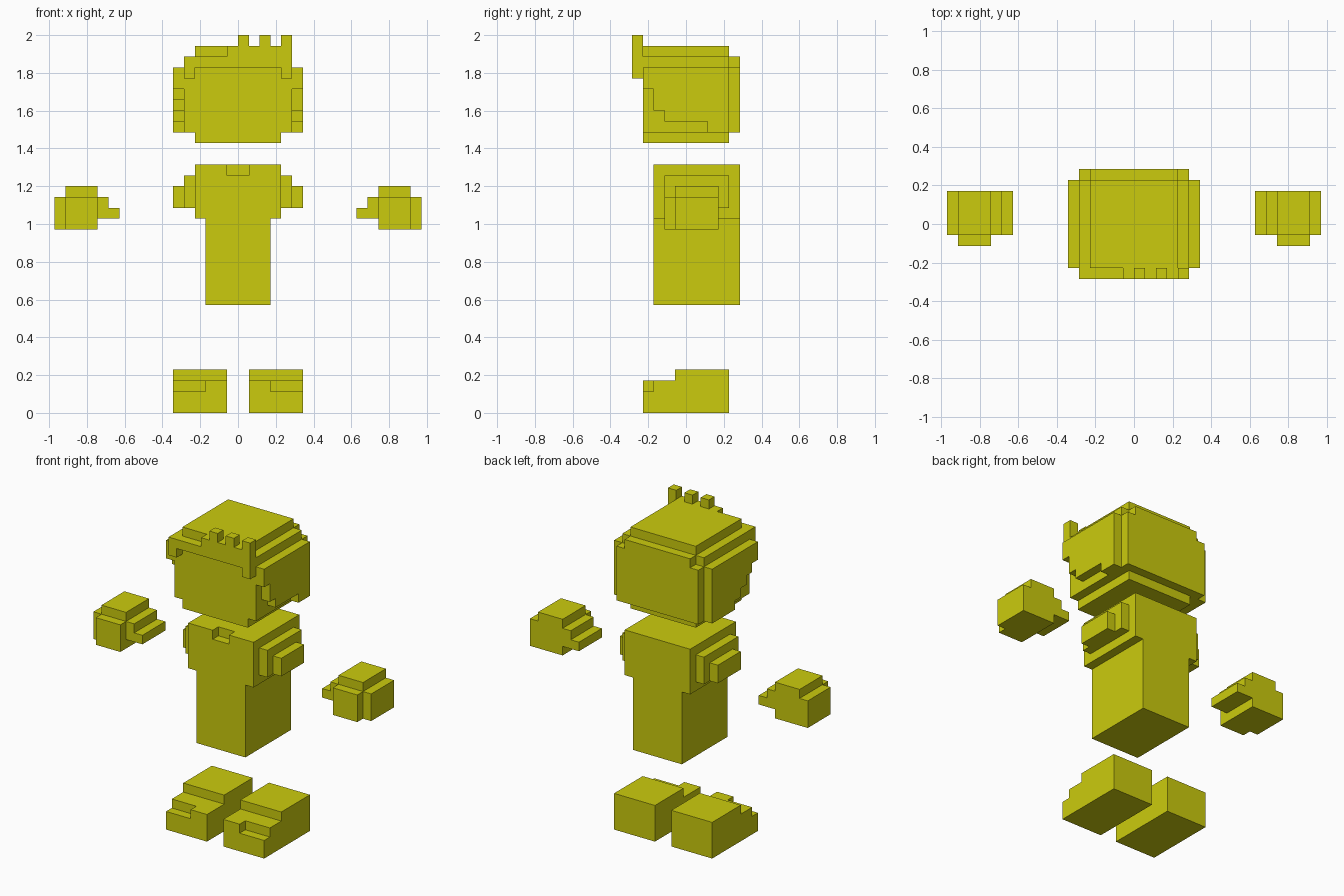
import bpy, bmesh, math
from mathutils import Vector

if "Cube" in bpy.data.objects:
    bpy.data.objects.remove(bpy.data.objects["Cube"])

U = 2 / 35  # size of one block

yellow = bpy.data.materials.new("yellow")
yellow.diffuse_color = (0.6, 0.6, 0.004, 1)
yellow.use_nodes = True
yellow.node_tree.nodes["Principled BSDF"].inputs["Base Color"].default_value = yellow.diffuse_color


def cells(*boxes):
    """Grid cells filled by boxes given as x0, x1, y0, y1, z0, z1."""
    return {(x, y, z) for x0, x1, y0, y1, z0, z1 in boxes
            for x in range(x0, x1) for y in range(y0, y1) for z in range(z0, z1)}


def mirror(filled):
    return {(-x - 1, y, z) for x, y, z in filled}


def build(name, filled):
    """Make one closed skin around the filled cells, merging flat areas."""
    bm = bmesh.new()
    verts = {}

    def vert(p):
        if p not in verts:
            verts[p] = bm.verts.new(Vector(p) * U)
        return verts[p]

    for c in filled:
        for axis in range(3):
            for side in (0, 1):
                near = list(c)
                near[axis] += 2 * side - 1
                if tuple(near) in filled:
                    continue
                ring = []
                for a, b in ((0, 0), (1, 0), (1, 1), (0, 1)):
                    p = list(c)
                    p[axis] += side
                    p[(axis + 1) % 3] += a
                    p[(axis + 2) % 3] += b
                    ring.append(vert(tuple(p)))
                bm.faces.new(ring if side else ring[::-1])
    bmesh.ops.dissolve_limit(bm, angle_limit=math.radians(1),
                             verts=bm.verts[:], edges=bm.edges[:])
    mesh = bpy.data.meshes.new(name)
    bm.to_mesh(mesh)
    bm.free()
    mesh.materials.append(yellow)
    obj = bpy.data.objects.new(name, mesh)
    bpy.context.collection.objects.link(obj)


# Feet: raised heel, lower toe, notch on the outer toe edge
foot = cells((1, 6, -4, -1, 0, 3), (1, 6, -1, 4, 0, 4)) - cells((3, 6, -4, -3, 2, 3))
build("right_foot", foot)
build("left_foot", mirror(foot))

# Torso with wider chest, collar notch and stepped sleeves
sleeve = cells((4, 5, -2, 4, 19, 22), (5, 6, -1, 3, 19, 21))
torso = cells((-3, 3, -3, 5, 10, 18), (-4, 4, -3, 5, 18, 23))
collar = cells((-1, 1, -3, -2, 22, 23))
build("torso", (torso - collar) | sleeve | mirror(sleeve))

# Floating hands: palm, knuckles, outer edge and thumb steps
hand = cells((13, 16, -1, 3, 17, 21), (13, 16, -2, -1, 17, 20),
             (16, 17, -1, 3, 17, 20), (12, 13, -1, 3, 18, 20),
             (11, 12, -1, 3, 18, 19))
build("right_hand", hand)
build("left_hand", mirror(hand))

# Head: chin, face, back hair and crown
head = cells((-4, 4, -4, 4, 25, 26), (-5, 5, -4, 5, 26, 32),
             (-5, 5, -4, 4, 32, 33), (-4, 4, 4, 5, 32, 33),
             (-4, 4, -4, 4, 33, 34))
# Stepped side hair
head |= cells((5, 6, -4, 4, 30, 32), (5, 6, -3, 4, 28, 30),
              (5, 6, -2, 4, 27, 28), (5, 6, 2, 4, 26, 27))
head |= cells((-6, -5, -4, 4, 30, 32), (-6, -5, -3, 4, 29, 30),
              (-6, -5, -2, 4, 28, 29), (-6, -5, -1, 4, 27, 28),
              (-6, -5, 0, 4, 26, 27))
# Fringe with side locks and three upright tufts
head |= cells((-5, 5, -5, -4, 32, 33), (-1, 5, -5, -4, 33, 34),
              (-5, -4, -5, -4, 31, 32), (4, 5, -5, -4, 31, 32))
for x in (0, 2, 4):
    head |= cells((x, x + 1, -5, -4, 34, 35))
build("head", head)
